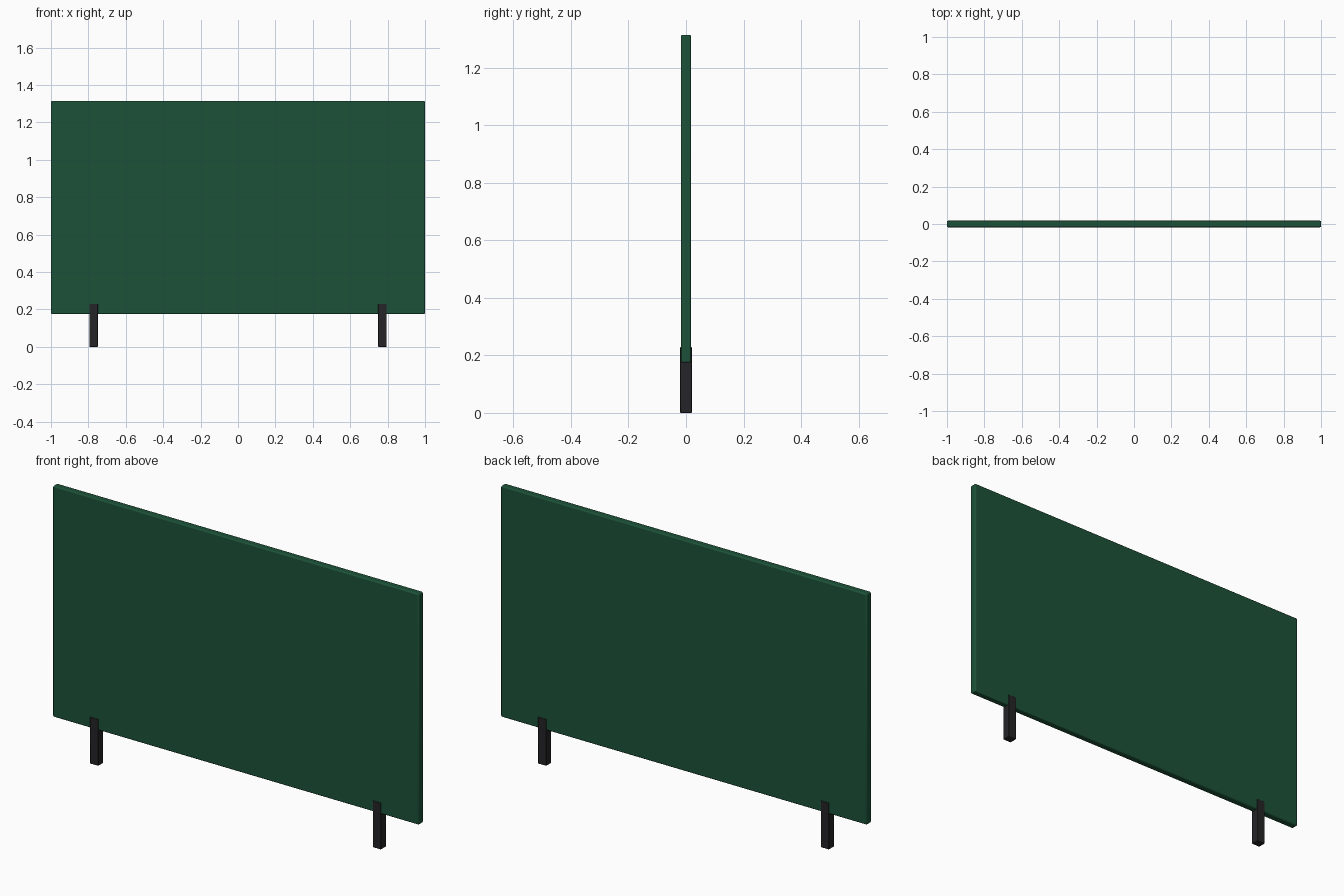
import bpy

if "Cube" in bpy.data.objects:
    bpy.data.objects.remove(bpy.data.objects["Cube"])


def material(name, color):
    m = bpy.data.materials.new(name)
    m.diffuse_color = color
    m.use_nodes = True
    m.node_tree.nodes["Principled BSDF"].inputs["Base Color"].default_value = m.diffuse_color
    return m


def box(name, center, size, bevel, segments, mat):
    bpy.ops.mesh.primitive_cube_add(size=1, location=center)
    ob = bpy.context.object
    ob.name = name
    ob.scale = size
    bpy.ops.object.transform_apply(location=False, rotation=False, scale=True)
    ob.data.materials.append(mat)
    mod = ob.modifiers.new("rounded_edges", 'BEVEL')
    mod.width = bevel
    mod.segments = segments
    bpy.ops.object.shade_smooth_by_angle()
    return ob


green = material("green_fabric", (0.012, 0.085, 0.04, 1))
black = material("black_metal", (0.018, 0.018, 0.02, 1))

# Upholstered screen panel
box("screen_panel", (0, 0, 0.745), (2.0, 0.035, 1.14), 0.006, 3, green)

# Two short legs gripping the lower edge
for side, name in ((-1, "left_leg"), (1, "right_leg")):
    box(name, (side * 0.772, 0, 0.115), (0.045, 0.04, 0.23), 0.002, 2, black)
